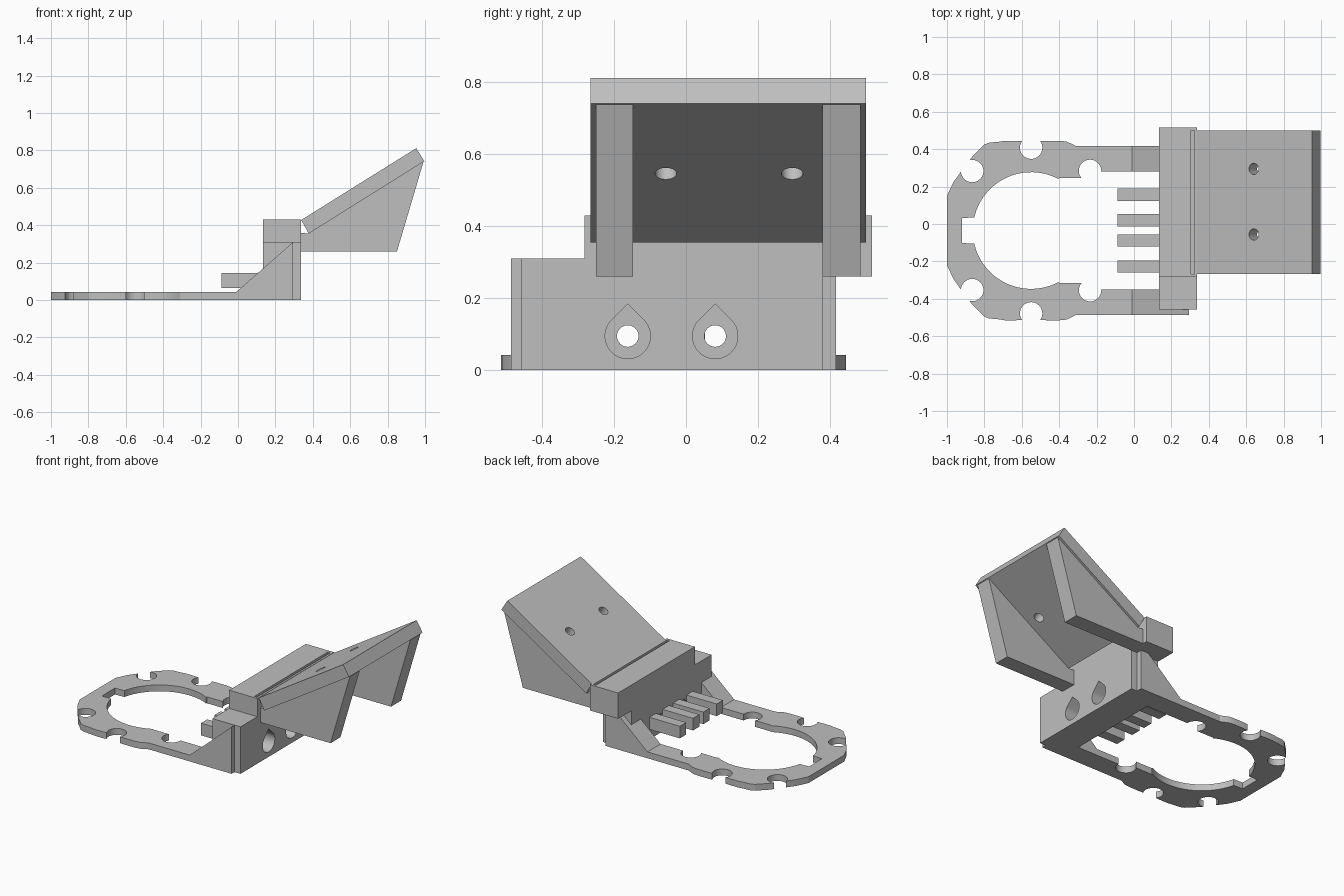
import bpy, bmesh, math
from mathutils import Vector, Matrix

cube = bpy.data.objects.get("Cube")
if cube:
    bpy.data.objects.remove(cube, do_unlink=True)

grey = bpy.data.materials.new("plain grey")
grey.use_nodes = True
COLOR = (0.52, 0.52, 0.52, 1)
grey.diffuse_color = COLOR
grey.node_tree.nodes["Principled BSDF"].inputs["Base Color"].default_value = COLOR

PLACE = {"x": lambda p, d: (d, p[0], p[1]),
         "y": lambda p, d: (p[0], d, p[1]),
         "z": lambda p, d: (p[0], p[1], d)}


def prism(name, outline, axis, start, end):
    """Extrude a flat outline along an axis."""
    bm = bmesh.new()
    verts = [bm.verts.new(PLACE[axis](p, start)) for p in outline]
    face = bm.faces.new(verts)
    top = bmesh.ops.extrude_face_region(bm, geom=[face])["geom"]
    shift = Vector(PLACE[axis]((0, 0), end - start))
    bmesh.ops.translate(bm, vec=shift, verts=[g for g in top if isinstance(g, bmesh.types.BMVert)])
    bmesh.ops.recalc_face_normals(bm, faces=bm.faces)
    mesh = bpy.data.meshes.new(name)
    bm.to_mesh(mesh)
    bm.free()
    obj = bpy.data.objects.new(name, mesh)
    bpy.context.collection.objects.link(obj)
    mesh.materials.append(grey)
    return obj


def box(name, x, y, z):
    return prism(name, [(x[0], y[0]), (x[1], y[0]), (x[1], y[1]), (x[0], y[1])], "z", *z)


def arc(cx, cy, r, a0, a1, n):
    return [(cx + r * math.cos(math.radians(a0 + (a1 - a0) * i / n)),
             cy + r * math.sin(math.radians(a0 + (a1 - a0) * i / n))) for i in range(n + 1)]


def circle(cx, cy, r):
    return arc(cx, cy, r, 0, 360, 32)[:-1]


def cut(obj, cutters):
    bpy.context.view_layer.objects.active = obj
    for c in cutters:
        c.hide_render = True
        mod = obj.modifiers.new("cut", "BOOLEAN")
        mod.operation = "DIFFERENCE"
        mod.solver = "EXACT"
        mod.object = c
        bpy.ops.object.modifier_apply(modifier=mod.name)
        bpy.data.objects.remove(c, do_unlink=True)


MID = -0.035  # centre line of the base


def mirrored(half):
    """Close a half outline by mirroring it over the base centre line."""
    pts = [(x, MID + y) for x, y in half]
    return pts + [(x, MID - y) for x, y in reversed(half)]


# Base ring with its two legs
ring = prism("base_ring", mirrored([
    (-1, 0.185), (-0.965, 0.26), (-0.925, 0.315), (-0.865, 0.395), (-0.8, 0.46),
    (-0.775, 0.47), (-0.72, 0.475), (-0.69, 0.48), (-0.635, 0.48), (-0.55, 0.475),
    (-0.465, 0.48), (-0.4, 0.48), (-0.36, 0.476), (-0.31, 0.452), (0.295, 0.452)]),
    "z", 0, 0.042)
opening = mirrored([(-0.92, 0.067), (-0.853, 0.07)]
                   + arc(-0.55, 0, 0.312, 165, 62, 20)
                   + [(-0.4, 0.281), (-0.235, 0.281), (-0.235, 0.315), (0.32, 0.315)])
cutters = [prism("opening_cutter", opening, "z", -0.1, 0.1)]
for x, y in ((-0.865, 0.318), (-0.55, 0.443), (-0.235, 0.319)):
    for side in (1, -1):
        cutters.append(prism("notch_cutter", circle(x, MID + side * y, 0.06), "z", -0.1, 0.1))
cut(ring, cutters)

# Upright block with teardrop recesses and through holes
block = box("upright_block", (0.133, 0.338), (-0.457, 0.38), (0, 0.31))
cutters = []
for y in (-0.162, 0.081):
    cutters.append(prism("hole_cutter", circle(y, 0.095, 0.03), "x", 0, 0.5))
    drop = arc(y, 0.095, 0.063, 135, 405, 28) + [(y, 0.184)]
    cutters.append(prism("recess_cutter", drop, "x", 0.22, 0.5))
cut(block, cutters)

# Sloped gussets joining the legs to the block
for name, a, b in (("left_gusset", 0.28, 0.417), ("right_gusset", -0.35, -0.487)):
    prism(name, [(-0.013, 0.04), (0.295, 0.31), (0.295, 0), (-0.013, 0)], "y", a, b)

# Row of prongs
for i, y in enumerate((-0.227, -0.088, 0.02, 0.157)):
    box(f"prong_{i + 1}", (-0.088, 0.14), (y - 0.033, y + 0.033), (0.065, 0.145))

# Cross bar with a narrow groove
bar = box("cross_bar", (0.133, 0.338), (-0.282, 0.517), (0.26, 0.43))
cut(bar, [box("groove_cutter", (0.306, 0.324), (-0.266, 0.5), (0.41, 0.5))])

# Tilted plate with two screw holes square to its face
plate = prism("tilted_plate", [(0.338, 0.428), (0.953, 0.812), (0.996, 0.742), (0.378, 0.355)],
              "y", -0.266, 0.5)
tilt = math.atan2(0.384, 0.615)
cutters = []
for y in (-0.056, 0.295):
    c = prism("screw_cutter", circle(0, 0, 0.03), "z", -0.2, 0.2)
    c.data.transform(Matrix.Translation((0.64, y, 0.617)) @ Matrix.Rotation(-tilt, 4, "Y"))
    cutters.append(c)
cut(plate, cutters)

# Side supports under the plate
for name, a, b in (("left_support", 0.38, 0.485), ("right_support", -0.25, -0.147)):
    prism(name, [(0.338, 0.26), (0.85, 0.26), (0.992, 0.74), (0.378, 0.356), (0.338, 0.358)],
          "y", a, b)

# Smooth the round cuts and keep the edges crisp
bpy.ops.object.select_all(action="DESELECT")
for obj in (ring, block, plate):
    obj.select_set(True)
bpy.context.view_layer.objects.active = ring
bpy.ops.object.shade_smooth_by_angle(angle=math.radians(20))
